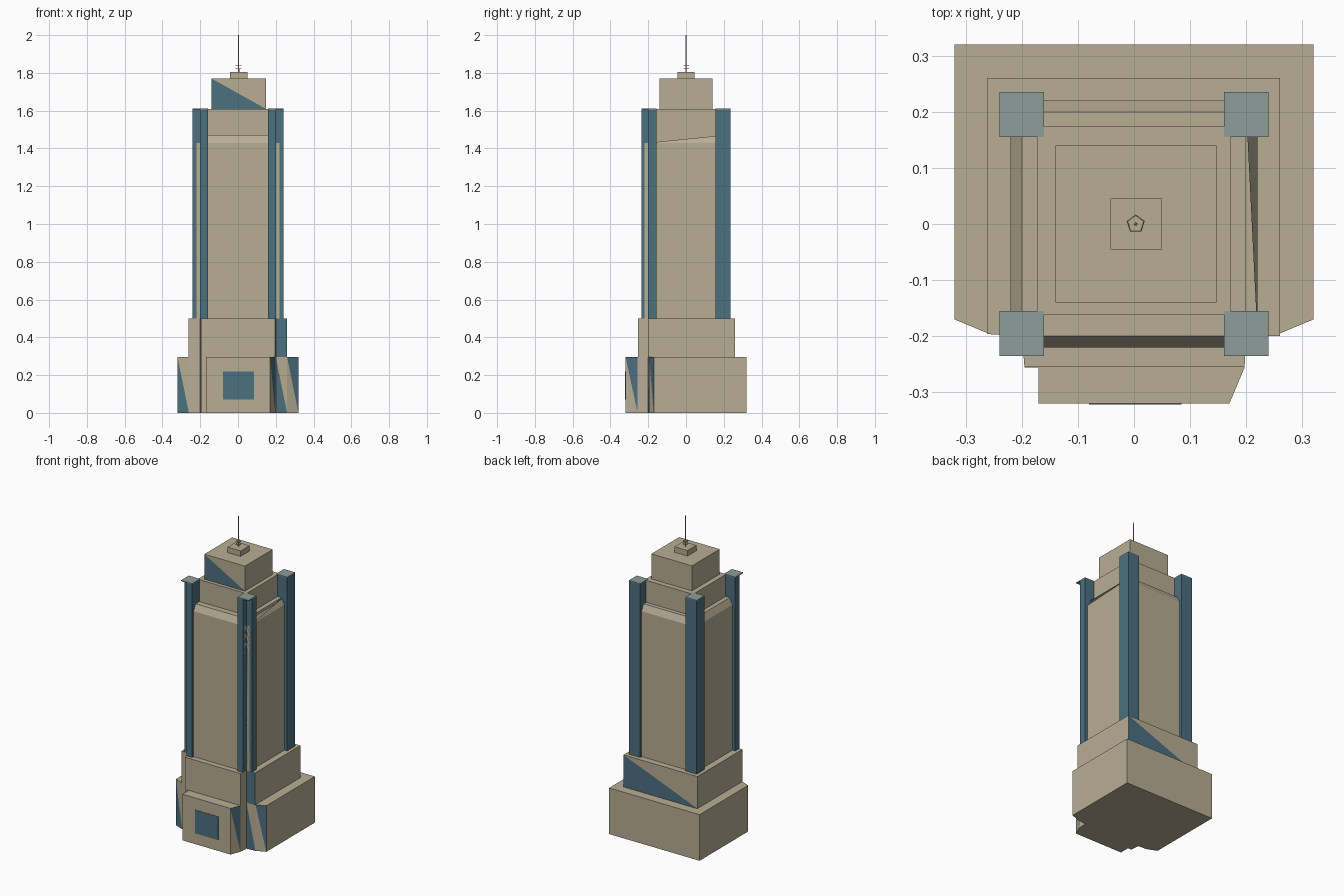
import bpy
import bmesh

if "Cube" in bpy.data.objects:
    bpy.data.objects.remove(bpy.data.objects["Cube"], do_unlink=True)


def material(name, rgb):
    m = bpy.data.materials.new(name)
    m.use_nodes = True
    m.diffuse_color = (*rgb, 1)
    m.node_tree.nodes["Principled BSDF"].inputs["Base Color"].default_value = (*rgb, 1)
    return m


STONE = material("sandstone", (0.48, 0.42, 0.30))
GLASS = material("blue_glass", (0.073, 0.16, 0.215))
CAP = material("grey_cap", (0.275, 0.337, 0.319))


def prism(name, base, z0, z1, mats=(STONE, GLASS), paint=None, top=None, cap=True):
    """Extrude a counter-clockwise footprint; paint maps a side to its pattern
    in the second material: all, lower or upper triangle, or an open gap."""
    paint = paint or {}
    bm = bmesh.new()
    lo = [bm.verts.new((x, y, z0)) for x, y in base]
    hi = [bm.verts.new((x, y, z1)) for x, y in (top or base)]
    n = len(lo)
    bm.faces.new(lo[::-1])
    if cap:
        bm.faces.new(hi)
    for i in range(n):
        a, b, c, d = lo[i], lo[(i + 1) % n], hi[(i + 1) % n], hi[i]
        style = paint.get(i)
        if style in ("lower", "upper"):
            low, up = bm.faces.new((a, b, d)), bm.faces.new((b, c, d))
            (low if style == "lower" else up).material_index = 1
        elif style == "gap":
            bm.faces.new((a, b, c))
        else:
            bm.faces.new((a, b, c, d)).material_index = int(style == "all")
    me = bpy.data.meshes.new(name)
    bm.to_mesh(me)
    bm.free()
    for m in mats:
        me.materials.append(m)
    ob = bpy.data.objects.new(name, me)
    bpy.context.collection.objects.link(ob)
    return ob


def rect(x0, x1, y0, y1):
    return [(x0, y0), (x1, y0), (x1, y1), (x0, y1)]


# Base with projecting entrance block and angled wings
prism("base", [(-0.17, -0.32), (0.17, -0.32), (0.197, -0.256), (0.2, -0.2),
               (0.26, -0.195), (0.32, -0.17), (0.32, 0.32), (-0.32, 0.32),
               (-0.32, -0.17), (-0.26, -0.195), (-0.2, -0.2), (-0.195, -0.256),
               (-0.17, -0.256)], 0, 0.295,
      paint={1: "upper", 3: "lower", 4: "upper", 8: "lower"})
prism("entrance_window", rect(-0.08, 0.085, -0.322, -0.318), 0.07, 0.22, (GLASS,))

# Second tier with a shallow front bay
prism("second_tier", [(-0.195, -0.255), (0.197, -0.255), (0.2, -0.2), (0.26, -0.2),
                      (0.26, 0.26), (-0.262, 0.26), (-0.262, -0.196), (-0.2, -0.2)],
      0.295, 0.5, paint={2: "all", 4: "lower"})


# Main shaft with notched front corners, then sloped shoulder
def notched(r, s):
    return [(-s, -r), (s, -r), (s, -s), (r, -s), (r, r), (-r, r), (-r, -s), (-s, -s)]


prism("shaft", notched(0.22, 0.2), 0.5, 1.43, cap=False)
shoulder = prism("shoulder", notched(0.22, 0.2), 1.43, 1.47,
                 top=notched(0.2, 0.19), paint={3: "gap"})
# Open the underside so the gap looks into the shaft
bm = bmesh.new()
bm.from_mesh(shoulder.data)
bmesh.ops.delete(bm, geom=[f for f in bm.faces if f.normal.z < -0.9],
                 context="FACES_ONLY")
bm.to_mesh(shoulder.data)
bm.free()

# Upper storeys
prism("upper_shaft", rect(-0.172, 0.172, -0.162, 0.174), 1.43, 1.61)
prism("crown", rect(-0.14, 0.147, -0.14, 0.14), 1.61, 1.77, paint={0: "lower"})
prism("roof_box", rect(-0.042, 0.05, -0.045, 0.045), 1.77, 1.805)

# Corner pillars: square at the back, notched at the front
for side, sx in (("left", 1), ("right", -1)):
    back = rect(*sorted((sx * 0.16, sx * 0.24)), 0.155, 0.235)
    front = [(0.16, -0.235), (0.2, -0.235), (0.2, -0.2),
             (0.24, -0.2), (0.24, -0.155), (0.16, -0.155)]
    if sx < 0:
        front = [(-x, y) for x, y in reversed(front)]
    prism(f"back_{side}_pillar", back, 0.5, 1.607, (GLASS, STONE),
          {0: "all"} if sx < 0 else None)
    prism(f"front_{side}_pillar", front, 0.5, 1.607, (GLASS,))
    for row, y in (("back", 0.195), ("front", -0.195)):
        prism(f"{row}_{side}_pillar_cap",
              rect(sx * 0.2 - 0.04, sx * 0.2 + 0.04, y - 0.04, y + 0.04),
              1.607, 1.612, (CAP,))


# Antenna mast with two collars
def rod(name, r1, r2, z0, z1):
    bpy.ops.mesh.primitive_cone_add(vertices=5, radius1=r1, radius2=r2,
                                    depth=z1 - z0, location=(0.003, 0, (z0 + z1) / 2))
    ob = bpy.context.object
    ob.name = name
    ob.data.materials.append(STONE)


rod("mast", 0.004, 0.002, 1.8, 2.0)
for i, z in enumerate((1.82, 1.836)):
    rod(f"mast_collar_{i + 1}", 0.017, 0.015, z, z + 0.004)
